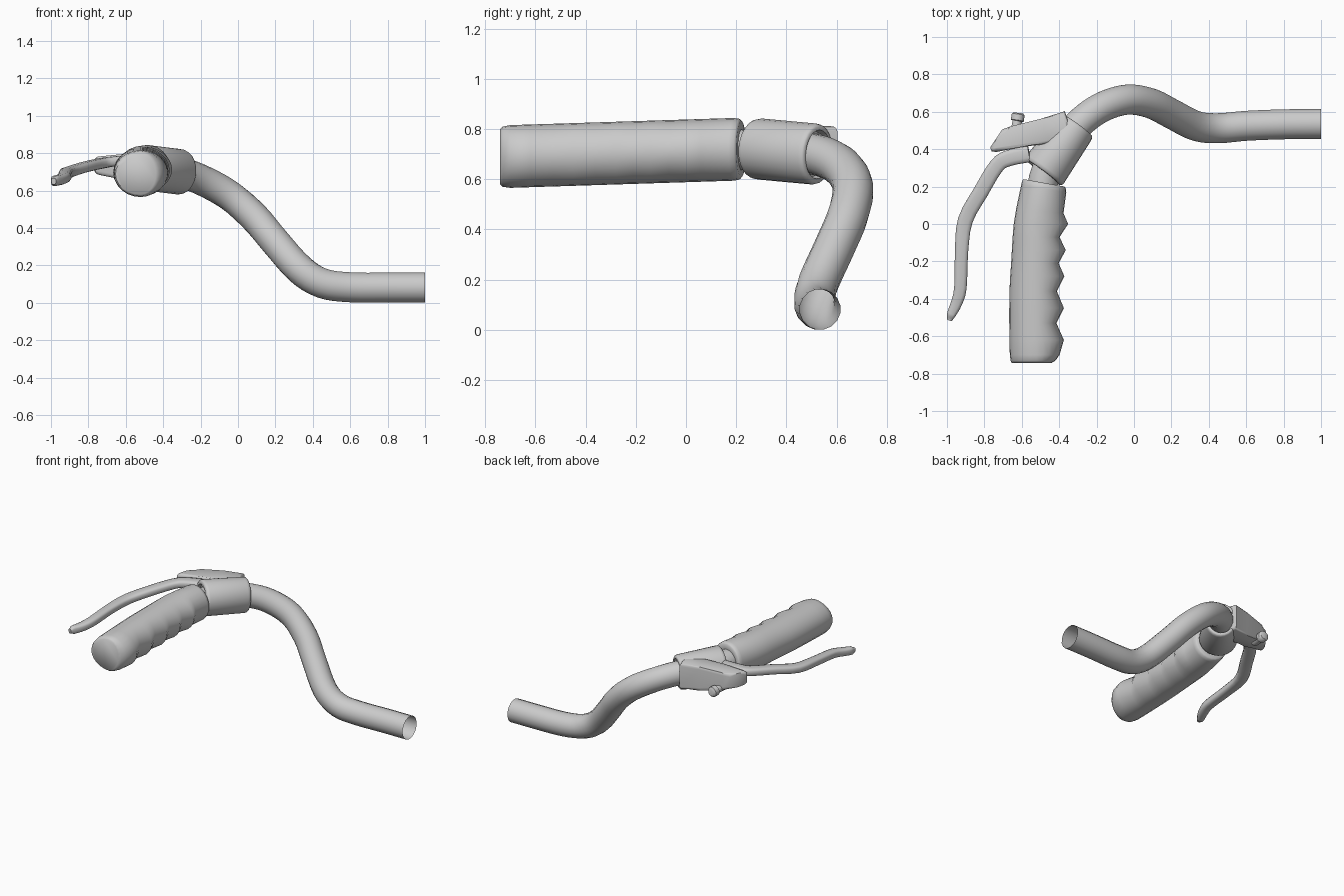
import bpy, bmesh, math
from mathutils import Vector

if "Cube" in bpy.data.objects:
    bpy.data.objects.remove(bpy.data.objects["Cube"])

mat = bpy.data.materials.new("plain grey")
mat.diffuse_color = (0.6, 0.6, 0.6, 1)
mat.use_nodes = True
mat.node_tree.nodes["Principled BSDF"].inputs["Base Color"].default_value = mat.diffuse_color
UP = Vector((0, 0, 1))


def finish(name, bm, angle=45):
    bmesh.ops.recalc_face_normals(bm, faces=bm.faces)
    me = bpy.data.meshes.new(name)
    bm.to_mesh(me)
    bm.free()
    ob = bpy.data.objects.new(name, me)
    bpy.context.collection.objects.link(ob)
    me.materials.append(mat)
    bpy.ops.object.select_all(action='DESELECT')
    ob.select_set(True)
    bpy.context.view_layer.objects.active = ob
    bpy.ops.object.shade_smooth_by_angle(angle=math.radians(angle))
    return ob


def loft(name, rings, cap=True, angle=45):
    bm = bmesh.new()
    vs = [[bm.verts.new(p) for p in r] for r in rings]
    n = len(vs[0])
    for a, b in zip(vs, vs[1:]):
        for i in range(n):
            j = (i + 1) % n
            bm.faces.new((a[i], a[j], b[j], b[i]))
    if cap:
        bm.faces.new(vs[0])
        bm.faces.new(vs[-1])
    return finish(name, bm, angle)


def spline(pts, sub):
    """Catmull-Rom through tuples of any length."""
    P = [Vector(p) for p in pts]
    P = [P[0] * 2 - P[1]] + P + [P[-1] * 2 - P[-2]]
    out = []
    for a, b, c, d in zip(P, P[1:], P[2:], P[3:]):
        for k in range(sub):
            t = k / sub
            out.append(0.5 * (2 * b + (c - a) * t + (2 * a - 5 * b + 4 * c - d) * t * t
                              + (3 * b - a - 3 * c + d) * t ** 3))
    return out + [P[-2]]


def sweep(name, path, size, n, power=1.0, cap=True):
    """Sweep a rounded section; size(i) gives its half width and half height."""
    rings = []
    for i, p in enumerate(path):
        t = (path[min(i + 1, len(path) - 1)] - path[max(i - 1, 0)]).normalized()
        side = t.cross(UP).normalized()
        up = side.cross(t)
        w, h = size(i)
        ring = []
        for k in range(n):
            a = 2 * math.pi * (k + 0.5) / n
            c, s = math.cos(a), math.sin(a)
            ring.append(p + side * math.copysign(abs(c) ** power, c) * w
                        + up * math.copysign(abs(s) ** power, s) * h)
        rings.append(ring)
    return loft(name, rings, cap)


# Bent handlebar tube, open at the inner end
bar = spline([(1, .535, .0815), (.8, .533, .0815), (.6, .525, .083), (.45, .512, .105),
              (.33, .525, .18), (.2, .59, .325), (.09, .645, .455), (-.04, .665, .57),
              (-.18, .62, .65), (-.3, .53, .695), (-.41, .40, .712), (-.48, .25, .717),
              (-.5, .1, .717)], 4)
sweep("handlebar_tube", bar, lambda i: (.0815, .0815), 16, cap=False)

# Grip with finger ridges on the +x side: y, left x, right x, end scale, tilt
stations = [(-.742, -.655, -.44, .88, 0), (-.73, -.66, -.42, .96, 0), (-.70, -.664, -.398, 1, 0),
            (-.62, -.666, -.375, 1, 0), (-.53, -.667, -.415, 1, 0), (-.45, -.667, -.375, 1, 0),
            (-.36, -.666, -.412, 1, 0), (-.28, -.662, -.372, 1, 0), (-.21, -.657, -.403, 1, 0),
            (-.14, -.653, -.365, 1, 0), (-.07, -.649, -.398, 1, 0), (0, -.643, -.352, 1, 0),
            (.07, -.63, -.377, 1, -.1), (.19, -.603, -.362, 1, -.17), (.212, -.597, -.365, .97, -.18),
            (.22, -.59, -.372, .9, -.18), (.22, -.57, -.40, .7, -.18)]
rings = []
for y, l, r, s, tilt in stations:
    cx = -.52 + .0 * y if y < 0 else -.52 + .18 * y
    cz = .713 + .032 * y
    ring = []
    for k in range(24):
        a = 2 * math.pi * k / 24
        c = math.cos(a)
        x = c * ((r - cx) if c > 0 else (cx - l))
        ring.append((cx + x, y + tilt * x, cz + math.sin(a) * .125 * s))
    rings.append(ring)
loft("grip", rings, angle=60)

# Clamp sleeve around the tube, recessed at the back
a, b = Vector((-.487, .277, .722)), Vector((-.302, .527, .699))
axis = (b - a).normalized()
side = axis.cross(UP).normalized()
up = side.cross(axis)
rings = []
for t, s in [(.06, .72), (0, .76), (0, .9), (.02, .97), (.07, 1), (.5, 1), (.93, 1),
             (.98, .97), (1, .91), (1, .8), (.9, .76), (.9, .6)]:
    w, h = (.127 - .022 * t) * s, .122 * s
    rings.append([a.lerp(b, t) + side * math.cos(2 * math.pi * k / 24) * w
                  + up * math.sin(2 * math.pi * k / 24) * h for k in range(24)])
loft("clamp_sleeve", rings)

# Lever bracket: plan outline with tapering height and bevelled rim
outline = [(-.37, .603), (-.5, .562), (-.66, .522), (-.705, .505), (-.735, .46), (-.768, .41),
           (-.762, .388), (-.735, .385), (-.6, .412), (-.45, .43), (-.33, .48)]
bm = bmesh.new()


def level(x, sign):
    f = min(1, max(0, (-.45 - x) / .32))
    return (.812 - .032 * f) if sign > 0 else (.625 + .065 * f)


lo = [bm.verts.new((x, y, level(x, -1))) for x, y in outline]
hi = [bm.verts.new((x, y, level(x, 1))) for x, y in outline]
n = len(outline)
bm.faces.new(lo)
bm.faces.new(hi)
for i in range(n):
    j = (i + 1) % n
    bm.faces.new((lo[i], lo[j], hi[j], hi[i]))
rim = [e for e in bm.edges if (e.verts[0] in lo) == (e.verts[1] in lo)]
bmesh.ops.bevel(bm, geom=rim, offset=.02, segments=3, profile=.5, affect='EDGES')
finish("lever_bracket", bm)

# Brake lever: x, y, z and half width along the path
lev = spline([(-.56, .375, .765, .045), (-.67, .352, .755, .044), (-.735, .31, .745, .042),
              (-.82, .17, .726, .042), (-.902, .02, .70, .041), (-.922, -.15, .688, .036),
              (-.928, -.34, .672, .034), (-.948, -.42, .66, .031), (-.975, -.48, .653, .025),
              (-.986, -.515, .65, .013)], 3)
sweep("brake_lever", [Vector(p[:3]) for p in lev],
      lambda i: (lev[i][3], .027 if i < len(lev) - 2 else .017), 12, .6)

# Cable adjuster stub at the back of the bracket
stub = [Vector((-.64, .47, .675)), Vector((-.624, .55, .668)), Vector((-.624, .553, .668)),
        Vector((-.619, .585, .665)), Vector((-.618, .594, .665))]
radii = [.026, .026, .036, .036, .026]
sweep("cable_adjuster", stub, lambda i: (radii[i], radii[i]), 12)
